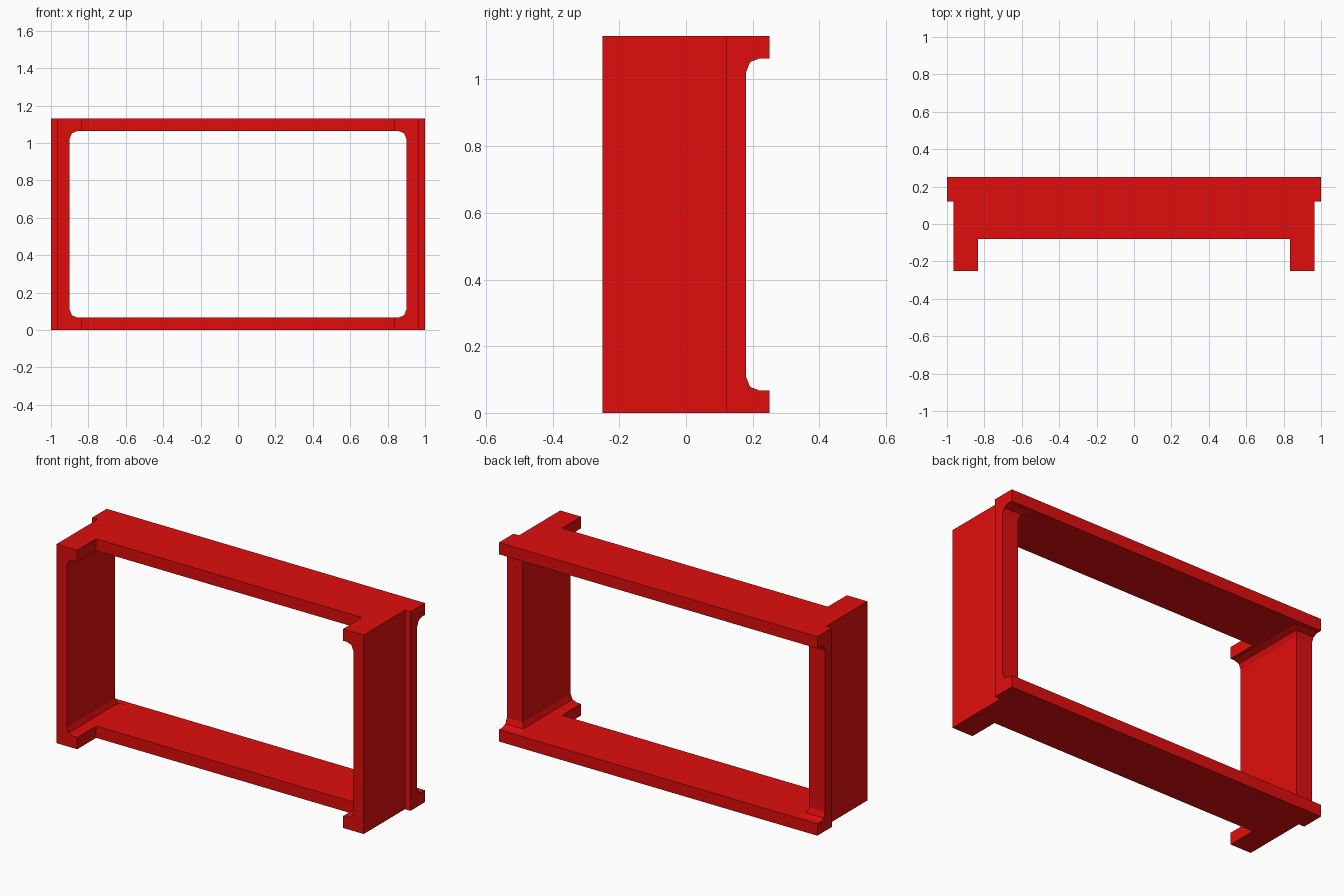
import bpy, bmesh
from mathutils import Vector

if "Cube" in bpy.data.objects:
    bpy.data.objects.remove(bpy.data.objects["Cube"])

HEIGHT = 1.13
PLATE = 0.067    # thickness of top and bottom plates
FILLET = [(0.04, 0.0), (0.012, 0.011), (0.0, 0.041)]   # (from wall, from plate)


def prism(name, points, direction):
    """Extrude a closed 3D outline along a direction."""
    bm = bmesh.new()
    face = bm.faces.new([bm.verts.new(p) for p in points])
    ext = bmesh.ops.extrude_face_region(bm, geom=[face])
    verts = [v for v in ext["geom"] if isinstance(v, bmesh.types.BMVert)]
    bmesh.ops.translate(bm, verts=verts, vec=Vector(direction))
    bmesh.ops.recalc_face_normals(bm, faces=bm.faces)
    mesh = bpy.data.meshes.new(name)
    bm.to_mesh(mesh)
    bm.free()
    ob = bpy.data.objects.new(name, mesh)
    bpy.context.collection.objects.link(ob)
    return ob


def mirrored(points, centre=0.0, axis=0):
    """Close a half outline by reflecting it on one axis."""
    flip = [tuple(2 * centre - c if i == axis else c for i, c in enumerate(p))
            for p in reversed(points)]
    return points + flip


# Frame body: plan outline extruded to full height
half = [(1, 0.25), (1, 0.12), (0.965, 0.12), (0.965, -0.25),
        (0.835, -0.25), (0.835, -0.08)]
frame = prism("frame", [(x, y, 0) for x, y in mirrored(half)], (0, 0, HEIGHT))

# Main window through the front, with rounded corners
low = [(0.9 - a, PLATE + b) for a, b in FILLET]
quarter = mirrored(low, HEIGHT / 2, 1)
window = prism("window_cutter", [(x, -0.5, z) for x, z in mirrored(quarter)], (0, 1, 0))

# Side recess behind the walls, with the same rounded corners
side = [(0.4, PLATE)] + [(0.18 + a, PLATE + b) for a, b in FILLET]
recess = prism("recess_cutter",
               [(-1.2, y, z) for y, z in mirrored(side, HEIGHT / 2, 1)], (2.4, 0, 0))

# Cut the openings
bpy.context.view_layer.objects.active = frame
for cutter in (window, recess):
    mod = frame.modifiers.new(cutter.name, "BOOLEAN")
    mod.operation = "DIFFERENCE"
    mod.solver = "EXACT"
    mod.object = cutter
    bpy.ops.object.modifier_apply(modifier=mod.name)
    bpy.data.objects.remove(cutter)

# Red paint
red = bpy.data.materials.new("red")
red.diffuse_color = (0.75, 0.004, 0.004, 1)
red.use_nodes = True
red.node_tree.nodes["Principled BSDF"].inputs["Base Color"].default_value = red.diffuse_color
frame.data.materials.clear()
frame.data.materials.append(red)
